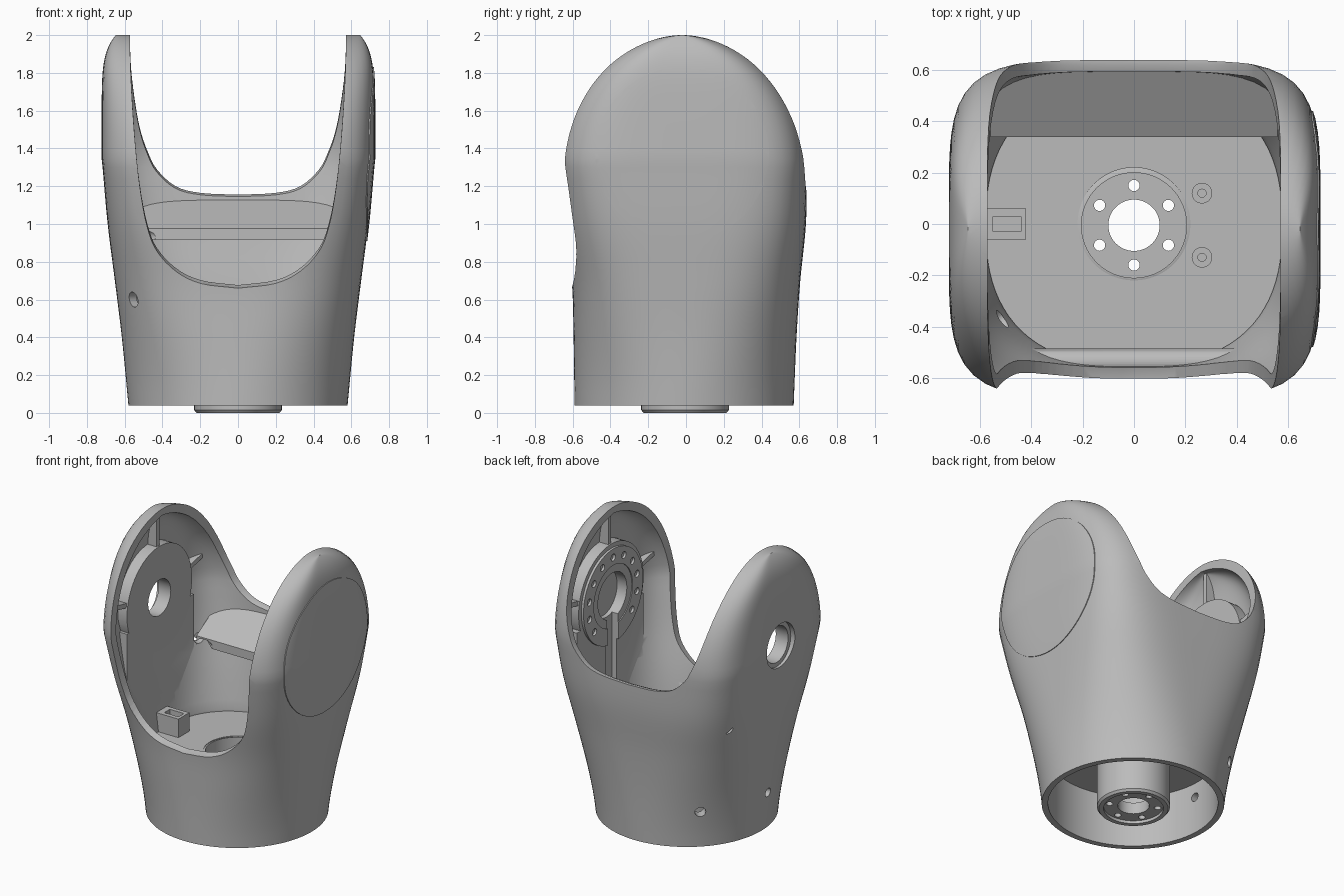
import bpy, bmesh, math
from mathutils import Matrix, Vector

if "Cube" in bpy.data.objects:
    bpy.data.objects.remove(bpy.data.objects["Cube"])

grey = bpy.data.materials.new("light_grey")
grey.use_nodes = True
COLOR = (0.5, 0.5, 0.5, 1)
grey.diffuse_color = COLOR
grey.node_tree.nodes["Principled BSDF"].inputs["Base Color"].default_value = COLOR

AXIS_Y, AXIS_Z = -0.02, 1.37   # pivot of the fork arms
WALL = 0.045
FLOOR = 0.45


def finish(name, bm):
    bmesh.ops.recalc_face_normals(bm, faces=bm.faces)
    me = bpy.data.meshes.new(name)
    bm.to_mesh(me)
    bm.free()
    me.materials.append(grey)
    ob = bpy.data.objects.new(name, me)
    bpy.context.collection.objects.link(ob)
    return ob


def loft(name, rings):
    bm = bmesh.new()
    rows = [[bm.verts.new(p) for p in r] for r in rings]
    n = len(rows[0])
    for a, b in zip(rows, rows[1:]):
        for i in range(n):
            j = (i + 1) % n
            bm.faces.new((a[i], a[j], b[j], b[i]))
    bm.faces.new(rows[0])
    bm.faces.new(rows[-1])
    return finish(name, bm)


def rod(name, p, q, r, segs=32):
    p, q = Vector(p), Vector(q)
    bm = bmesh.new()
    m = Matrix.Translation((p + q) / 2) @ (q - p).to_track_quat('Z', 'Y').to_matrix().to_4x4()
    bmesh.ops.create_cone(bm, cap_ends=True, segments=segs, radius1=r, radius2=r,
                          depth=(q - p).length, matrix=m)
    return finish(name, bm)


def box(name, lo, hi, spin=None):
    lo, hi = Vector(lo), Vector(hi)
    bm = bmesh.new()
    m = Matrix.Translation((lo + hi) / 2) @ Matrix.Diagonal(hi - lo).to_4x4()
    bmesh.ops.create_cube(bm, size=1, matrix=(spin or Matrix()) @ m)
    return finish(name, bm)


def combine(target, tool, op='DIFFERENCE'):
    mod = target.modifiers.new("cut", 'BOOLEAN')
    mod.operation, mod.solver, mod.object = op, 'EXACT', tool
    bpy.context.view_layer.objects.active = target
    bpy.ops.object.modifier_apply(modifier=mod.name)
    bpy.data.objects.remove(tool)


def smooth(ob, angle=32):
    bpy.ops.object.select_all(action='DESELECT')
    ob.select_set(True)
    bpy.context.view_layer.objects.active = ob
    bpy.ops.object.shade_smooth_by_angle(angle=math.radians(angle))


def catmull(pts, steps):
    pts = [Vector(p) for p in pts]
    ext = [2 * pts[0] - pts[1]] + pts + [2 * pts[-1] - pts[-2]]
    out = []
    for a, b, c, d in zip(ext, ext[1:], ext[2:], ext[3:]):
        for k in range(steps):
            t = k / steps
            out.append(0.5 * (2 * b + (c - a) * t + (2 * a - 5 * b + 4 * c - d) * t ** 2
                              + (3 * b - a - 3 * c + d) * t ** 3))
    return out + [pts[-1]]


# Sections of the shell: z, y centre, y half, x half as rows; squareness follows height
SHOULDER = 1.3
lower = catmull([(0.04, -0.01, 0.58, 0.58), (0.4, -0.005, 0.59, 0.615), (0.7, 0, 0.605, 0.652),
                 (1.0, -0.005, 0.64, 0.69), (SHOULDER, -0.018, 0.658, 0.717)], 5)
upper = []
for k in range(1, 25):
    t = k / 24 * 1.53
    s = math.sin(t)
    upper.append(Vector((SHOULDER + 0.7 * s, -0.02, 0.66 * math.cos(t), 0.722 - 0.075 * s ** 8)))
sections = lower + upper


def ring(z, yc, yh, xh, n, count=96):
    pts = []
    for i in range(count):
        a = math.tau * i / count
        c, s = math.cos(a), math.sin(a)
        r = (abs(c) ** n + abs(s) ** n) ** (-1 / n)
        pts.append((r * c * xh, yc + r * s * yh, z))
    return pts


def shell(name, inset=0.0, start=0.0):
    rings = []
    for z, yc, yh, xh in sections:
        if z < start:
            continue
        rise = min(1, max(0, (z - 0.04) / (SHOULDER - 0.04)))
        zi = z - inset * max(0, (z - SHOULDER) / 0.7)
        rings.append(ring(zi, yc, max(0.012, yh - inset), xh - inset, 2 + 2.8 * rise ** 1.6))
    if start:
        rings.insert(0, [(x, y, start) for x, y, z in rings[0]])
    return loft(name, rings)


body = shell("fork_housing")

# Inner cavity, with solid features taken out of it so they remain in the housing
cavity = shell("cavity", WALL, FLOOR)
for side in (-1, 1):
    x0, x1 = sorted((side * 0.595, side * 0.8))
    combine(cavity, box("panel", (x0, -0.38, 0.3), (x1, 0.36, 1.25)))
    combine(cavity, rod("pad", (x0, AXIS_Y, AXIS_Z), (x1, AXIS_Y, AXIS_Z), 0.36, 64))
    for deg in (12, 90, 168):
        turn = Matrix.Translation((0, AXIS_Y, AXIS_Z)) @ Matrix.Rotation(math.radians(deg), 4, 'X')
        x0, x1 = sorted((side * 0.605, side * 0.8))
        combine(cavity, box("rib", (x0, 0.3, -0.016), (x1, 0.8, 0.016), turn))
shelf = [(0.34, 0.915), (0.34, 0.975), (0.7, 1.19), (0.7, 1.02)]
combine(cavity, loft("shelf", [[(x, y, z) for y, z in shelf] for x in (-0.56, 0.56)]))
combine(cavity, rod("front_bar", (-0.52, -0.535, 0.6), (0.52, -0.535, 0.6), 0.05))
combine(body, cavity)

# Saddle opening between the arms, low at the front and high at the back
front = [(0, 0.66), (0.2, 0.685), (0.33, 0.745), (0.43, 0.85), (0.48, 0.98), (0.52, 1.2),
         (0.55, 1.5), (0.57, 1.85), (0.57, 2.2)]
back = [(0, 1.155), (0.2, 1.165), (0.33, 1.2), (0.43, 1.29), (0.48, 1.39), (0.52, 1.52),
        (0.55, 1.7), (0.57, 1.9), (0.57, 2.2)]


def saddle(pts, y):
    half = catmull(pts, 4)
    return [(-p.x, y, p.y) for p in reversed(half[1:])] + [(p.x, y, p.y) for p in half]


combine(body, loft("opening", [saddle(front, -0.8), saddle(front, -0.6),
                               saddle(back, 0.62), saddle(back, 0.8)]))

# Underside recess and the well for the hub
combine(body, rod("recess", (0, -0.01, -0.1), (0, -0.01, FLOOR - 0.05), 0.54, 96))
combine(body, rod("well", (0, 0, 0.3), (0, 0, 0.55), 0.22, 64))

# Arm bores: stepped through hole on the right, flange with keyhole on the left
combine(body, rod("bore", (-0.9, AXIS_Y, AXIS_Z), (-0.5, AXIS_Y, AXIS_Z), 0.125, 48))
combine(body, rod("bore_step", (-0.9, AXIS_Y, AXIS_Z), (-0.69, AXIS_Y, AXIS_Z), 0.155, 48))
combine(body, rod("hub_bore", (0.5, AXIS_Y, AXIS_Z), (0.66, AXIS_Y, AXIS_Z), 0.16, 48))
combine(body, box("cable_slot", (0.5, AXIS_Y - 0.06, 0.62), (0.63, AXIS_Y + 0.06, AXIS_Z)))

# Small drilled holes in the wall
for x, y, z, r in [(-0.5, -0.36, 0.6, 0.04), (-0.52, 0.355, 0.93, 0.035),
                   (-0.4, 0.42, 0.3, 0.035), (-0.59, -0.045, 0.3, 0.03)]:
    combine(body, rod("drill", (x * 0.85, y * 0.85, z), (x * 1.2, y * 1.2, z), r, 20))
smooth(body)

# Bolted flange on the inside of the left arm
flange = rod("arm_flange", (0.578, AXIS_Y, AXIS_Z), (0.6, AXIS_Y, AXIS_Z), 0.33, 64)
combine(flange, rod("c", (0.5, AXIS_Y, AXIS_Z), (0.7, AXIS_Y, AXIS_Z), 0.16, 48))
combine(flange, rod("c", (0.5, AXIS_Y, AXIS_Z), (0.585, AXIS_Y, AXIS_Z), 0.215, 48))
combine(flange, box("c", (0.5, AXIS_Y - 0.06, 0.9), (0.7, AXIS_Y + 0.06, AXIS_Z)))
for k in range(-5, 6):
    a = math.radians(90 + 26 * k)
    y, z = AXIS_Y + 0.27 * math.cos(a), AXIS_Z + 0.27 * math.sin(a)
    combine(flange, rod("c", (0.5, y, z), (0.7, y, z), 0.024, 16))
smooth(flange)

# Round cover on the outside of the left arm, following the curved wall
cover = shell("side_cover", -0.005)
combine(cover, rod("c", (0.677, AXIS_Y, AXIS_Z), (0.9, AXIS_Y, AXIS_Z), 0.46, 96), 'INTERSECT')
smooth(cover)

# Central hub under the floor
profile = [(0.1, 0.02), (0.19, 0.02), (0.19, 0), (0.22, 0), (0.232, 0.015), (0.232, 0.44),
           (0.21, FLOOR), (0.205, FLOOR), (0.205, 0.1), (0.1, 0.1)]
bm = bmesh.new()
cols = []
for i in range(64):
    a = math.tau * i / 64
    cols.append([bm.verts.new((r * math.cos(a), r * math.sin(a) - 0.005, z)) for r, z in profile])
for i in range(64):
    a, b = cols[i], cols[(i + 1) % 64]
    for k in range(len(profile)):
        m = (k + 1) % len(profile)
        bm.faces.new((a[k], b[k], b[m], a[m]))
hub = finish("base_hub", bm)
for k in range(6):
    a = math.radians(90 + 60 * k)
    x, y = 0.155 * math.cos(a), 0.155 * math.sin(a) - 0.005
    combine(hub, rod("c", (x, y, -0.1), (x, y, 0.3), 0.022, 16))
smooth(hub)

# Floor fittings
for n, y in enumerate((0.12, -0.13)):
    boss = rod("floor_boss_%d" % n, (0.265, y, FLOOR - 0.02), (0.265, y, FLOOR + 0.015), 0.04)
    combine(boss, rod("c", (0.265, y, FLOOR - 0.01), (0.265, y, 0.6), 0.016, 16))
    smooth(boss)
bracket = box("wall_bracket", (-0.6, -0.06, FLOOR - 0.01), (-0.42, 0.06, 0.58))
combine(bracket, box("c", (-0.55, -0.03, 0.5), (-0.44, 0.03, 0.7)))
